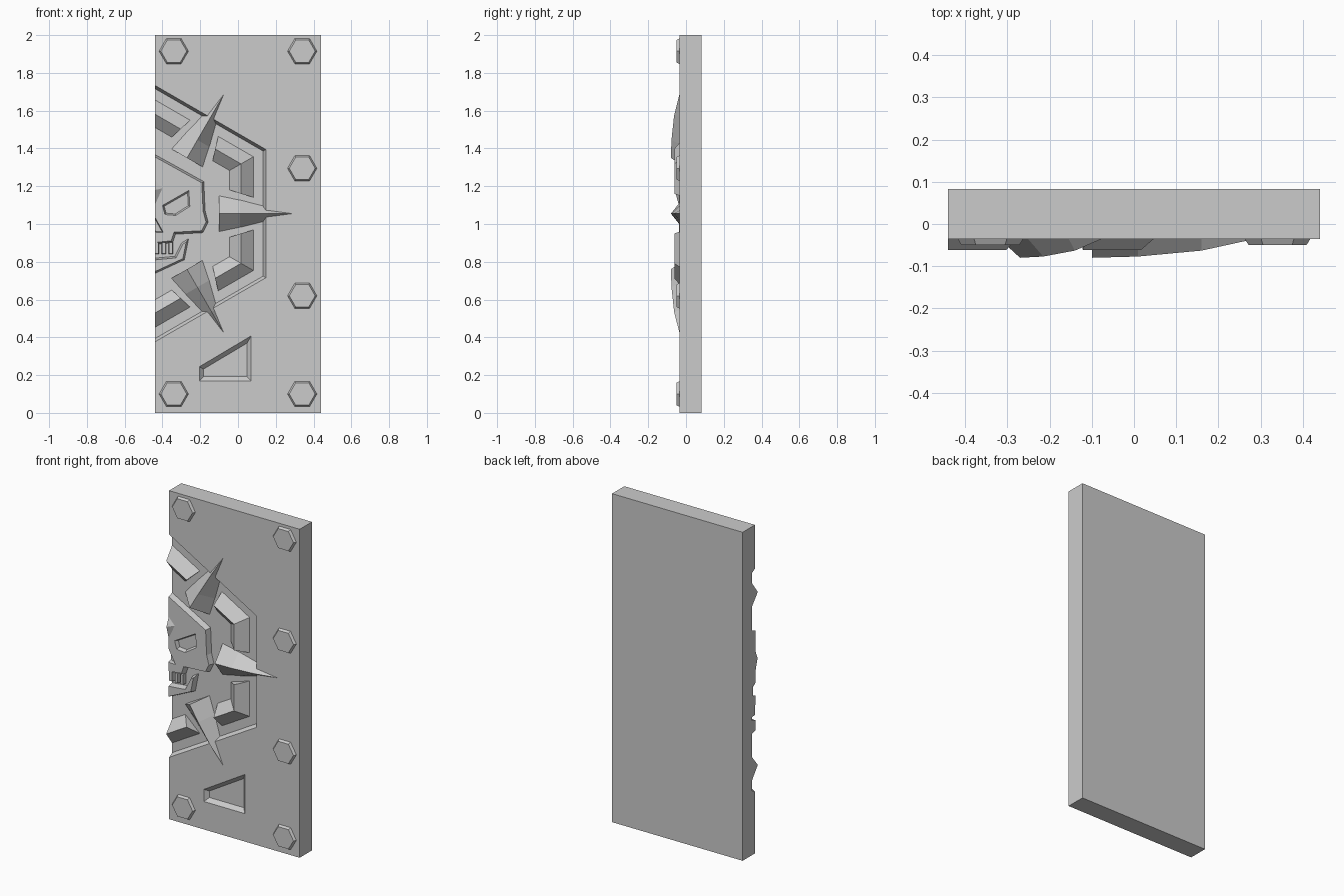
import bpy, bmesh, math
from mathutils import Vector

if "Cube" in bpy.data.objects:
    bpy.data.objects.remove(bpy.data.objects["Cube"])

L = -0.44            # cut edge on the left
CZ = 1.055           # emblem centre height
FRONT, FLOOR = -0.035, -0.005


def make(name, verts, faces):
    bm = bmesh.new()
    vs = [bm.verts.new(v) for v in verts]
    for f in faces:
        bm.faces.new([vs[i] for i in f])
    bmesh.ops.recalc_face_normals(bm, faces=bm.faces)
    me = bpy.data.meshes.new(name)
    bm.to_mesh(me)
    bm.free()
    ob = bpy.data.objects.new(name, me)
    bpy.context.collection.objects.link(ob)
    return ob


def offset(pts, d):
    """Mitred inward offset; edges on the left cut stay put."""
    n = len(pts)
    lines = []
    for i in range(n):
        a, b = pts[i], pts[(i + 1) % n]
        t = (Vector(b) - Vector(a)).normalized()
        lines.append((-t.y, t.x, 0 if a[0] == L and b[0] == L else d))
    out = []
    for i, p in enumerate(pts):
        a, b, e = lines[i - 1]
        c, f, g = lines[i]
        det = a * f - b * c
        out.append((p[0] + (e * f - b * g) / det, p[1] + (a * g - e * c) / det))
    return out


def prism(name, pts, y0, y1, inset=0.0):
    """Outline in x,z at y0, tapering to an inset outline at y1."""
    n = len(pts)
    area = sum(pts[i - 1][0] * pts[i][1] - pts[i][0] * pts[i - 1][1] for i in range(n))
    if area < 0:
        pts = pts[::-1]
    verts = [(x, y0, z) for x, z in pts] + [(x, y1, z) for x, z in offset(pts, inset)]
    faces = [range(n), range(n, 2 * n)]
    faces += [(i, (i + 1) % n, (i + 1) % n + n, i + n) for i in range(n)]
    return make(name, verts, faces)


def recess(target, name, pts, surface, depth, slope):
    """Cut a pocket with sloped walls into the front of a part."""
    n = len(pts)
    area = sum(pts[i - 1][0] * pts[i][1] - pts[i][0] * pts[i - 1][1] for i in range(n))
    if area < 0:
        pts = pts[::-1]
    cut = prism(name, offset(pts, slope), surface + depth, surface - depth, -2 * slope)
    cut.hide_render = True
    m = target.modifiers.new(name, 'BOOLEAN')
    m.operation, m.object, m.solver = 'DIFFERENCE', cut, 'EXACT'
    bpy.context.view_layer.objects.active = target
    bpy.ops.object.modifier_apply(modifier=m.name)
    bpy.data.objects.remove(cut)


def hexagon(cx, cz, r, start=0):
    return [(cx + r * math.cos(math.radians(start + 60 * i)),
             cz + r * math.sin(math.radians(start + 60 * i))) for i in range(6)]


# Door slab with hexagonal pocket and lower pocket
panel = prism("panel", [(L, 0), (-L, 0), (-L, 2), (L, 2)], 0.083, FRONT)
recess(panel, "emblem_pocket", hexagon(L, CZ, 0.679, 30), FRONT, FRONT * -1 + FLOOR, 0.015)
recess(panel, "lower_pocket", [(-0.205, 0.17), (0.07, 0.17), (0.07, 0.408), (-0.205, 0.244)],
       FRONT, 0.022, 0.022)

# Hexagonal bolts
for x, z in [(-.34, 1.915), (.34, 1.915), (.34, 1.295), (.34, .62), (.34, .10), (-.34, .10)]:
    prism("bolt", hexagon(x, z, 0.079), FRONT + 0.002, -0.05, 0.009)

# Horns with the ridged ring pieces on both sides
BASE = FLOOR + 0.003
for ang in (-60, 0, 60):
    a = math.radians(ang)

    def place(r, s, y):
        return (L + r * math.cos(a) - s * math.sin(a), y, CZ + r * math.sin(a) + s * math.cos(a))

    verts = []
    for r, w, y in [(.34, .098, -.08), (.45, .075, -.077), (.60, .037, -.063)]:
        verts += [place(r, -w, BASE), place(r, 0, y), place(r, w, BASE)]
    verts += [place(.728, 0, FRONT), place(.70, 0, BASE)]
    faces = [(0, 1, 2)]
    for k in (0, 3):
        for i in range(3):
            j = (i + 1) % 3
            faces.append((k + i, k + j, k + 3 + j, k + 3 + i))
    faces += [(6, 7, 9), (7, 8, 9), (6, 9, 10), (8, 9, 10), (6, 8, 10)]
    make("horn", verts, faces)

    for side in (1, -1):
        prof = [(.525, .085, BASE), (.456, .105, -.062), (.392, .126, BASE)]
        verts = [place(r, side * g, y) for r, g, y in prof]
        verts += [place(r, side * r * math.tan(math.radians(30)), y) for r, g, y in prof]
        make("ring_piece", verts,
             [(0, 1, 2), (3, 4, 5), (0, 1, 4, 3), (1, 2, 5, 4), (2, 0, 3, 5)])

# Half skull plate with eye and nose pockets
TOP = -0.038
skull = prism("skull", [(L, 1.369), (-.18, 1.225), (-.173, 1.07), (-.157, 1.01), (-.185, .953),
                        (-.33, .945), (-.345, .90), (L, .89)], BASE, TOP, 0.012)
recess(skull, "eye_pocket", [(-.40, 1.098), (-.26, 1.178), (-.255, 1.093), (-.33, 1.045),
                             (-.387, 1.05)], TOP, 0.022, 0.008)
recess(skull, "nose_pocket", [(-.47, 1.09), (-.395, .955), (-.43, .955), (-.47, .98)],
       TOP, 0.022, 0.004)

# Brow spike
make("brow_spike", [(L, TOP + .003, 1.24), (-.395, TOP + .003, 1.19), (L, TOP + .003, 1.09), (L, -.06, 1.18)],
     [(0, 1, 2), (0, 1, 3), (1, 2, 3), (0, 2, 3)])

# Teeth and jaw
for x0, x1 in [(L, -.418), (-.405, -.38), (-.367, -.345)]:
    prism("tooth", [(x0, .84), (x1, .84), (x1, .905), (x0, .905)], BASE, TOP + .004, 0.003)
prism("jaw", [(L, .737), (-.283, .81), (-.26, .925), (-.30, .90), (-.335, .83), (L, .82)],
      BASE, TOP, 0.010)
